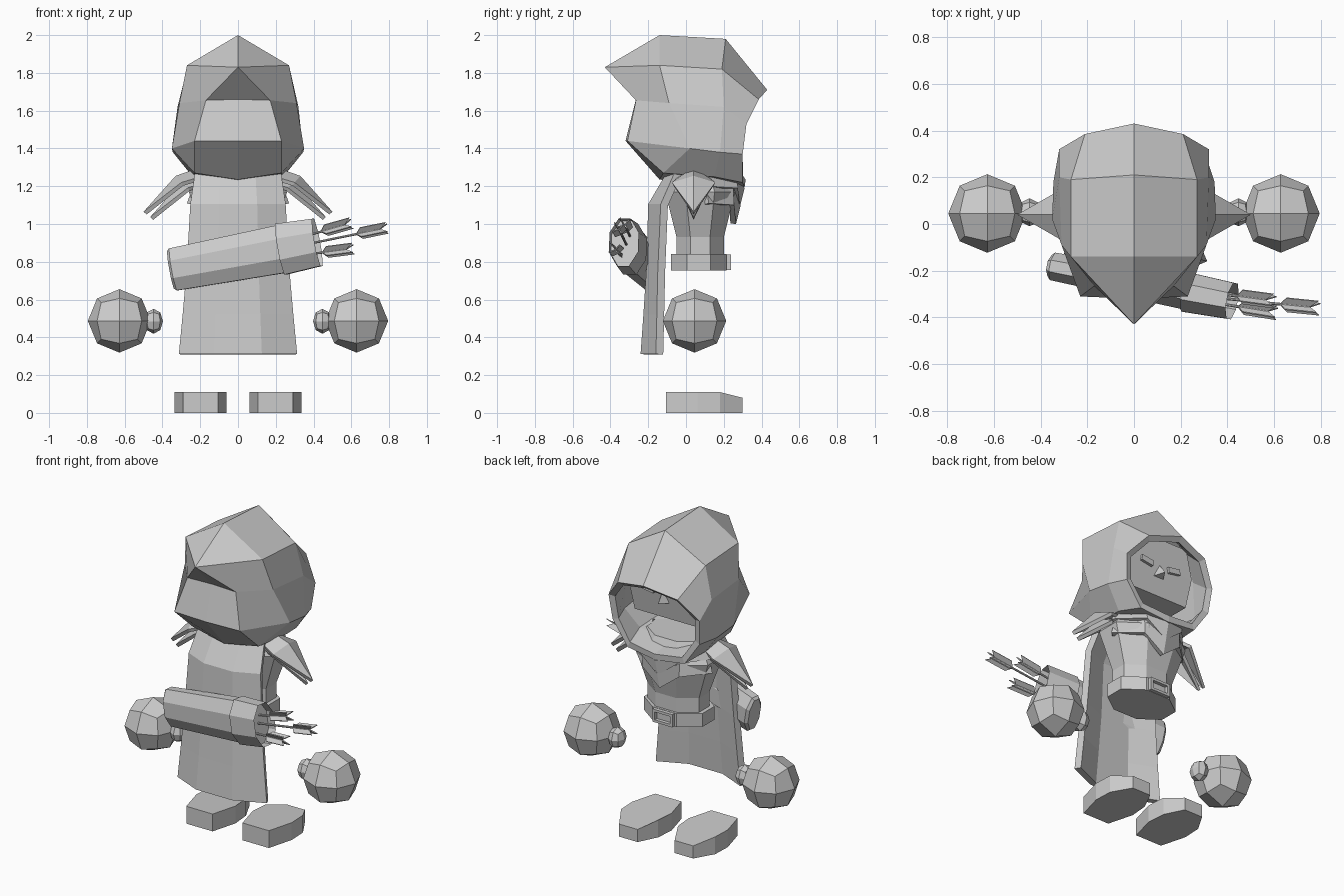
import bpy, bmesh, math
from mathutils import Matrix, Vector

cube = bpy.data.objects.get("Cube")
if cube:
    bpy.data.objects.remove(cube, do_unlink=True)

grey = bpy.data.materials.new("plain_grey")
grey.use_nodes = True
grey.diffuse_color = (0.6, 0.6, 0.6, 1)
grey.node_tree.nodes["Principled BSDF"].inputs["Base Color"].default_value = (0.6, 0.6, 0.6, 1)


def finish(name, bm, shell=0, offset=-1):
    bmesh.ops.remove_doubles(bm, verts=bm.verts, dist=0.0005)
    bmesh.ops.recalc_face_normals(bm, faces=bm.faces)
    me = bpy.data.meshes.new(name)
    bm.to_mesh(me)
    bm.free()
    me.materials.append(grey)
    ob = bpy.data.objects.new(name, me)
    bpy.context.collection.objects.link(ob)
    if shell:
        m = ob.modifiers.new("thickness", 'SOLIDIFY')
        m.thickness, m.offset = shell, offset
    return ob


def poly(name, pts, faces, mirror=False, shell=0, offset=-1):
    """Mesh from a few points, optionally completed across x = 0."""
    bm = bmesh.new()
    for s in ((1, -1) if mirror else (1,)):
        vs = [bm.verts.new((s * x, y, z)) for x, y, z in pts]
        for f in faces:
            bm.faces.new([vs[i] for i in f][::s])
    return finish(name, bm, shell, offset)


def loft(name, rings, matrix=Matrix(), recess=0):
    """Skin closed rings; recess sinks the last cap into an open mouth."""
    bm = bmesh.new()
    loops = [[bm.verts.new(matrix @ Vector(p)) for p in r] for r in rings]
    n = len(loops[0])
    for a, b in zip(loops, loops[1:]):
        for i in range(n):
            j = (i + 1) % n
            bm.faces.new((a[i], a[j], b[j], b[i]))
    bm.faces.new(loops[0])
    cap = bm.faces.new(loops[-1])
    if recess:
        bmesh.ops.inset_region(bm, faces=[cap], thickness=0.02)
        shift = matrix.to_3x3() @ Vector((-recess, 0, 0))
        bmesh.ops.translate(bm, vec=shift, verts=cap.verts)
    return finish(name, bm)


def octagon(ru, rv):
    a = [math.radians(22.5 + 45 * i) for i in range(8)]
    k = math.cos(math.radians(22.5))
    return [(ru * math.cos(t) / k, rv * math.sin(t) / k) for t in a]


def z_ring(z, rx, y0, y1):
    return [(u, (y0 + y1) / 2 + v, z) for u, v in octagon(rx, (y1 - y0) / 2)]


def box(name, loc, size, rot=(0, 0, 0)):
    bm = bmesh.new()
    bmesh.ops.create_cube(bm, size=1)
    ob = finish(name, bm)
    ob.location, ob.scale, ob.rotation_euler = loc, size, rot
    return ob


def ball(name, loc, radii):
    """Cube with every face split in four, pushed onto a sphere."""
    bm = bmesh.new()
    bmesh.ops.create_cube(bm, size=2)
    bmesh.ops.subdivide_edges(bm, edges=bm.edges[:], cuts=1, use_grid_fill=True)
    for v in bm.verts:
        v.co.normalize()
    ob = finish(name, bm)
    ob.location, ob.scale = loc, radii
    return ob


# Hood: pointed tail, mid ring, forward ring and brim (half, then mirrored)
tail = [(0, -.43, 1.83), (.17, -.265, 1.655), (.23, -.31, 1.44), (0, -.265, 1.66), (0, -.32, 1.44)]
mid = [(0, -.14, 2), (.27, -.14, 1.84), (.31, -.09, 1.64), (.35, .02, 1.4), (.23, -.12, 1.27), (0, -.14, 1.235)]
fore = [(0, .21, 1.98), (.27, .19, 1.82), (.32, .2, 1.62), (.345, .18, 1.38), (.24, .15, 1.25), (0, .15, 1.215)]
brim = [(0, .43, 1.71), (.21, .385, 1.66), (.32, .32, 1.53), (.305, .3, 1.37), (.2, .3, 1.22), (0, .31, 1.195)]
faces = [(0, 6, 5), (0, 1, 7, 6), (0, 3, 1), (1, 2, 8, 7), (3, 4, 2, 1), (2, 9, 8), (4, 10, 9, 2)]
faces[0] = (0, 6, 5)
faces = [f for f in faces]
for base in (5, 11):
    faces += [(base + i, base + i + 1, base + i + 7, base + i + 6) for i in range(5)]
poly("hood", tail + mid + fore + brim, faces, mirror=True, shell=0.04)

# Head inside the hood, with slanted eyes and a wedge nose
loft("head", [[(s * w, y, z) for s, y in ((-1, -.12), (1, -.12), (1, f), (-1, f))]
              for z, w, f in ((1.42, .22, .2), (1.6, .24, .23), (1.78, .2, .23))])
for side, s in (("left", 1), ("right", -1)):
    box(side + "_eye", (s * .1, .232, 1.6), (.085, .025, .035), (0, s * -.15, 0))
poly("nose", [(0, .22, 1.62), (.035, .22, 1.53), (-.035, .22, 1.53), (0, .28, 1.54)],
     [(0, 1, 3), (0, 3, 2), (1, 2, 3), (0, 2, 1)])

# Torso, belt and buckle
loft("torso", [z_ring(.8, .18, -.05, .2), z_ring(.93, .18, -.05, .2),
               z_ring(1.17, .26, -.11, .26), z_ring(1.29, .19, -.07, .2)])
loft("belt", [z_ring(.755, .205, -.08, .215), z_ring(.84, .205, -.08, .215)])
for z in (.765, .83):
    box("buckle_rail", (0, .222, z), (.14, .03, .016))
for s in (1, -1):
    box("buckle_post", (s * .062, .222, .7975), (.016, .03, .08))

# Overlapping V collars on the chest
for i, (drop, out) in enumerate(((0, 0), (.09, -.02))):
    poly(f"chest_collar_{i + 1}",
         [(0, .285 + out, 1.09 - drop), (0, .31 + out, 1.19 - drop), (.13, .275 + out, 1.19 - drop),
          (.13, .27 + out, 1.24 - drop * .5), (.27, .12, 1.2 - drop), (.22, .1, 1.28 - drop * .3)],
         [(0, 2, 3, 1), (2, 4, 5, 3)], mirror=True, shell=.03)

# Cape: bowed cloth hanging down the back
rows = [(1.27, .22, -.08, -.04), (1.1, .245, -.18, -.115), (.75, .265, -.19, -.13),
        (.52, .285, -.205, -.135), (.31, .305, -.22, -.14)]
cols = (-1, -.4, .4, 1)
pts = [(u * w, yc if abs(u) < 1 else ye, z) for z, w, yc, ye in rows for u in cols]
poly("cape", pts, [(r * 4 + c, r * 4 + c + 1, r * 4 + c + 5, r * 4 + c + 4)
                   for r in range(4) for c in range(3)], shell=.042, offset=0)

# Shoulder pads: ridged, tapering to a point, in two layers
for side, s in (("left", 1), ("right", -1)):
    for layer, d, k in (("upper", 0, 1), ("lower", .035, .7)):
        pts = [(.2, .04, 1.3), (.33, .04, 1.255), (.5, .04, 1.065),
               (.2, .12, 1.25), (.3, .155, 1.22), (.2, -.04, 1.25), (.3, -.075, 1.22)]
        pts = [(s * (x - d), .04 + (y - .04) * k, z - d * .8) for x, y, z in pts]
        poly(f"{side}_{layer}_shoulder_pad", pts,
             [(0, 1, 4, 3), (1, 2, 4), (0, 5, 6, 1), (1, 6, 2)], shell=.022)

# Floating hands and feet
for side, s in (("left", 1), ("right", -1)):
    ball(side + "_hand", (s * .628, .045, .487), (.167, .168, .168))
    ball(side + "_thumb", (s * .447, .05, .485), (.05, .06, .066))
    plan = [(.105, -.105), (.06, .06), (.07, .18), (.13, .3), (.26, .3), (.33, .18), (.335, .06), (.29, -.105)]
    loft(side + "_foot", [[(s * x, y, 0) for x, y in plan],
                          [(s * x, y, .08 if y > .2 else .11) for x, y in plan]])

# Quiver: flattened octagonal case slung across the back
start, end = Vector((-.355, -.18, .757)), Vector((.42, -.33, .903))
ax = (end - start).normalized()
ay = Vector((0, 0, 1)).cross(ax).normalized()
az = ax.cross(ay)
frame = Matrix((ax, ay, az)).transposed().to_4x4()
frame.translation = start
length = (end - start).length


def x_ring(x, ry, rz):
    return [(x, u, v) for u, v in octagon(ry, rz)]


loft("quiver_case", [x_ring(0, .045, .1), x_ring(.015, .06, .113), x_ring(.62, .075, .128)], frame)
loft("quiver_collar", [x_ring(length - .2, .085, .137), x_ring(length, .078, .127)], frame, recess=.06)


# Arrows: thin shaft with crossed slanted vanes
def arrow(name, tail_pos, tip):
    a, b = Vector(tail_pos), Vector(tip)
    m = (b - a).to_track_quat('X', 'Z').to_matrix().to_4x4()
    m.translation = a
    n = (b - a).length
    loft(name + "_shaft", [x_ring(0, .006, .006), x_ring(n - .04, .006, .006)], m)
    outline = [(n - .17, 0), (n - .14, .036), (n, .036), (n - .04, 0), (n, -.036), (n - .14, -.036)]
    for i, t in enumerate((.6, .6 + math.pi / 2)):
        vane = [m @ Vector((x, r * math.cos(t), r * math.sin(t))) for x, r in outline]
        poly(f"{name}_vane_{i + 1}", vane, [(0, 1, 2, 3), (0, 3, 4, 5)], shell=.006, offset=0)


arrow("upper_arrow", (.3, -.29, .92), (.6, -.33, 1.005))
arrow("long_arrow", (.3, -.31, .88), (.79, -.36, .98))
arrow("lower_arrow", (.3, -.33, .83), (.61, -.38, .87))
